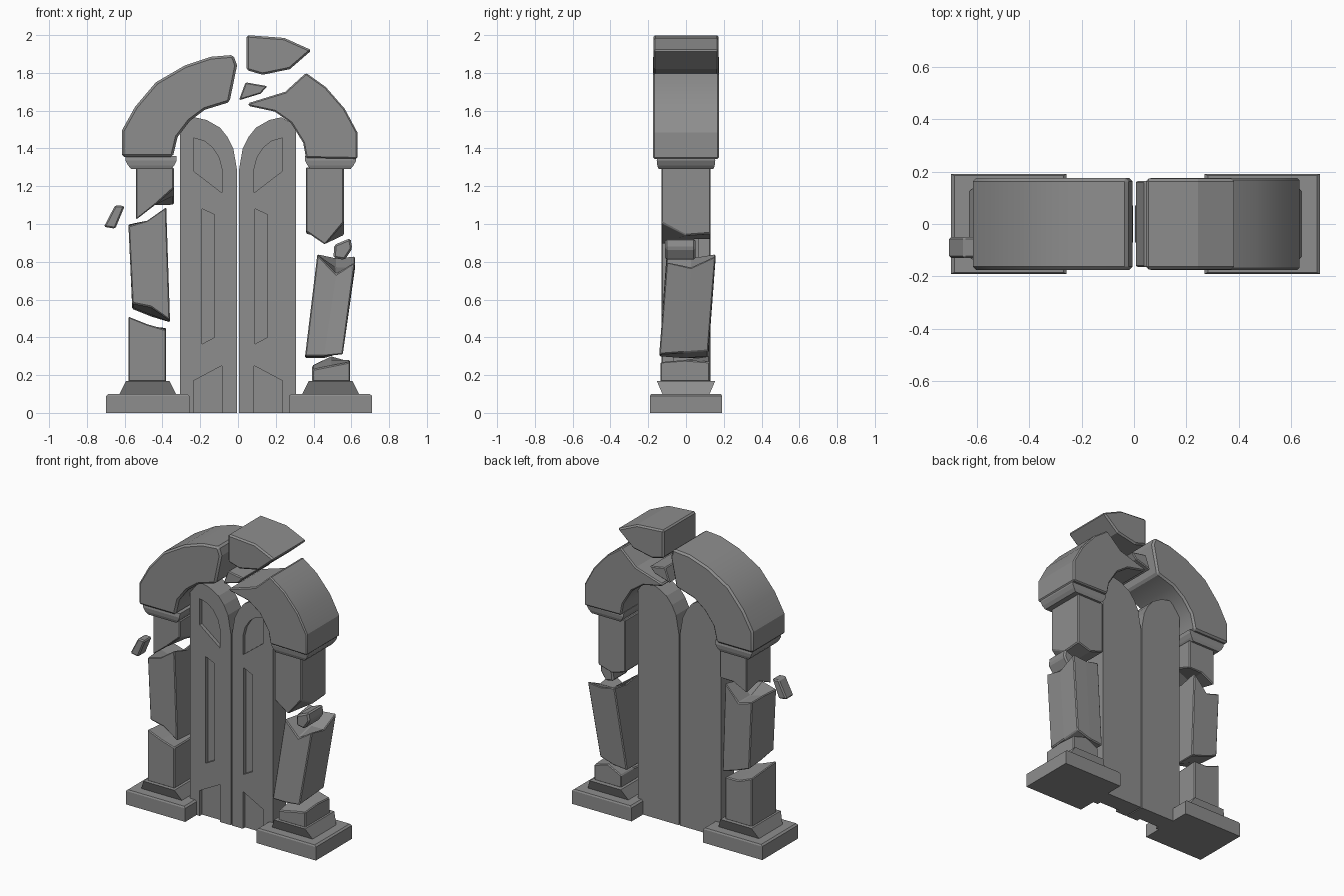
import bpy, bmesh, math
from mathutils import Vector

cube = bpy.data.objects.get("Cube")
if cube:
    bpy.data.objects.remove(cube, do_unlink=True)

stone = bpy.data.materials.new("grey_stone")
stone.use_nodes = True
GREY = (0.27, 0.27, 0.27, 1)
stone.diffuse_color = GREY
stone.node_tree.nodes["Principled BSDF"].inputs["Base Color"].default_value = GREY


def bake(obj):
    """Turn the modifiers of an object into plain mesh."""
    graph = bpy.context.evaluated_depsgraph_get()
    mesh = bpy.data.meshes.new_from_object(obj.evaluated_get(graph))
    obj.modifiers.clear()
    obj.data = mesh


def finish(name, bm, bevel=0.0, smooth=False):
    bmesh.ops.recalc_face_normals(bm, faces=bm.faces)
    mesh = bpy.data.meshes.new(name)
    bm.to_mesh(mesh)
    bm.free()
    mesh.materials.append(stone)
    obj = bpy.data.objects.new(name, mesh)
    bpy.context.collection.objects.link(obj)
    if bevel:
        mod = obj.modifiers.new("worn_edges", "BEVEL")
        mod.width = bevel
        mod.segments = 1
        mod.limit_method = "ANGLE"
        mod.angle_limit = math.radians(40)
        bake(obj)
    if smooth:
        bpy.ops.object.select_all(action="DESELECT")
        obj.select_set(True)
        bpy.context.view_layer.objects.active = obj
        bpy.ops.object.shade_smooth_by_angle(angle=math.radians(25))
    return obj


def prism(name, profile, front, back, bevel=0.0, smooth=False):
    """Extrude an (x, z) outline from front to back."""
    bm = bmesh.new()
    face = bm.faces.new([bm.verts.new((x, front, z)) for x, z in profile])
    moved = bmesh.ops.extrude_face_region(bm, geom=[face], use_keep_orig=True)["geom"]
    for v in moved:
        if isinstance(v, bmesh.types.BMVert):
            v.co.y = back
    return finish(name, bm, bevel, smooth)


def frustum(name, cx, layers, bevel=0.0):
    """Stack rectangles given as (z, half width, half depth)."""
    bm = bmesh.new()
    rings = [[bm.verts.new((cx + sx * w, sy * d, z))
              for sx, sy in ((-1, -1), (1, -1), (1, 1), (-1, 1))]
             for z, w, d in layers]
    bm.faces.new(rings[0])
    bm.faces.new(rings[-1])
    for low, high in zip(rings, rings[1:]):
        for i in range(4):
            j = (i + 1) % 4
            bm.faces.new((low[i], low[j], high[j], high[i]))
    return finish(name, bm, bevel)


def shard(name, bottom_at, top_at, bottoms, tops):
    """Broken shaft piece: heights are rows front to back, each running -x to +x."""
    half_w, half_d = 0.1, 0.13
    bm = bmesh.new()
    grids = []
    for (cx, cy), rows in ((bottom_at, bottoms), (top_at, tops)):
        if not isinstance(rows, tuple):
            rows = ((rows,) * 3,) * 3
        grids.append([[bm.verts.new((cx + (i - 1) * half_w, cy + (j - 1) * half_d, rows[j][i]))
                       for i in range(3)] for j in range(3)])
    for g in grids:
        for j in range(2):
            for i in range(2):
                bm.faces.new((g[j][i], g[j][i + 1], g[j + 1][i + 1], g[j + 1][i]))
    rim = [(0, 0), (0, 1), (0, 2), (1, 2), (2, 2), (2, 1), (2, 0), (1, 0)]
    low, high = grids
    for (a, b), (c, d) in zip(rim, rim[1:] + rim[:1]):
        bm.faces.new((low[a][b], low[c][d], high[c][d], high[a][b]))
    return finish(name, bm, 0.006)


# Plinths, base steps and capitals
for side, base_x, cap_x in (("right", -0.478, -0.46), ("left", 0.49, 0.49)):
    frustum(side + "_plinth", base_x,
            [(0, 0.22, 0.19), (0.09, 0.22, 0.19), (0.1, 0.208, 0.185)])
    frustum(side + "_base_step", base_x, [(0.1, 0.15, 0.125), (0.17, 0.115, 0.155)])
    frustum(side + "_capital", cap_x,
            [(1.29, 0.105, 0.145), (1.31, 0.122, 0.152), (1.335, 0.135, 0.155), (1.36, 0.135, 0.15)])

# Broken shaft on the right
shard("right_lower_shaft", (-0.48, 0), (-0.48, 0), 0.165,
      ((0.51, 0.47, 0.44), (0.5, 0.46, 0.44), (0.49, 0.45, 0.45)))
shard("right_middle_shaft", (-0.46, 0), (-0.48, 0),
      ((0.58, 0.56, 0.49), (0.56, 0.52, 0.48), (0.55, 0.51, 0.48)),
      ((0.99, 1.02, 1.09), (1, 0.97, 1.05), (1, 0.97, 1.08)))
shard("right_upper_shaft", (-0.44, 0), (-0.44, 0),
      ((1.02, 1.1, 1.19), (1.08, 1.1, 1.15), (1.05, 1.1, 1.1)), 1.3)

# Broken shaft on the left
shard("left_lower_shaft", (0.493, -0.005), (0.493, -0.005), 0.165,
      ((0.23, 0.25, 0.27), (0.25, 0.28, 0.28), (0.25, 0.3, 0.27)))
shard("left_middle_shaft", (0.455, -0.012), (0.52, 0.027),
      ((0.3, 0.3, 0.31), (0.29, 0.29, 0.32), (0.29, 0.3, 0.33)),
      ((0.84, 0.735, 0.8), (0.82, 0.77, 0.77), (0.84, 0.82, 0.83)))
shard("left_upper_shaft", (0.46, 0), (0.46, 0),
      ((0.96, 0.89, 1.01), (0.95, 0.92, 0.94), (0.95, 0.92, 0.95)), 1.3)

# Arch halves
prism("right_arch", [
    (-0.615, 1.355), (-0.615, 1.495), (-0.545, 1.62), (-0.435, 1.75), (-0.28, 1.84),
    (-0.145, 1.885), (-0.025, 1.895), (-0.005, 1.84), (-0.045, 1.645), (-0.175, 1.605),
    (-0.255, 1.545), (-0.32, 1.46), (-0.345, 1.355)], -0.175, 0.175, 0.012, True)
prism("left_arch", [
    (0.36, 1.80), (0.465, 1.725), (0.565, 1.61), (0.632, 1.485), (0.632, 1.345),
    (0.36, 1.35), (0.345, 1.43), (0.28, 1.535), (0.195, 1.595), (0.055, 1.625),
    (0.055, 1.64), (0.25, 1.70)], -0.175, 0.175, 0.01, True)

# Floating fragments
prism("keystone_fragment", [
    (0.045, 2), (0.245, 1.985), (0.39, 1.92), (0.275, 1.82), (0.13, 1.79), (0.045, 1.815)],
    -0.173, 0.173, 0.01)
prism("crown_fragment", [(0.005, 1.655), (0.04, 1.75), (0.155, 1.73), (0.12, 1.69)],
      -0.165, 0.165, 0.006)
prism("right_fragment", [(-0.71, 0.985), (-0.65, 1.1), (-0.6, 1.095), (-0.65, 0.975)],
      -0.13, -0.05, 0.008)
prism("left_fragment", [
    (0.505, 0.82), (0.51, 0.89), (0.595, 0.925), (0.605, 0.87), (0.565, 0.81)],
    -0.11, 0.05, 0.01)

# Door leaves with recessed panels on the front
leaf = [(0.004, 0), (0.004, 1.28), (0.025, 1.4), (0.055, 1.46), (0.095, 1.51),
        (0.165, 1.55), (0.23, 1.565), (0.308, 1.52), (0.308, 0)]
top_panel = [(0.085, 1.165), (0.085, 1.29), (0.1, 1.35), (0.135, 1.405),
             (0.18, 1.44), (0.235, 1.455), (0.235, 1.28)]
foot_panel = [(0.085, -0.02), (0.085, 0.25), (0.235, 0.17), (0.235, -0.02)]
slot = [(0, 0.365), (0, 1.08), (0.065, 1.05), (0.065, 0.4)]

for side, s, slot_x in (("right", -1, -0.19), ("left", 1, 0.09)):
    door = prism(side + "_door_leaf", [(s * x, z) for x, z in leaf], -0.07, 0.07)
    panels = [[(s * x, z) for x, z in p] for p in (top_panel, foot_panel)]
    panels.append([(slot_x + x, z) for x, z in slot])
    cutters = []
    for p in panels:
        cutter = prism("panel_cutter", p, -0.1, -0.045)
        cutter.hide_render = True
        cutters.append(cutter)
        mod = door.modifiers.new("panel", "BOOLEAN")
        mod.operation = "DIFFERENCE"
        mod.solver = "EXACT"
        mod.object = cutter
    bake(door)
    for cutter in cutters:
        bpy.data.objects.remove(cutter, do_unlink=True)
